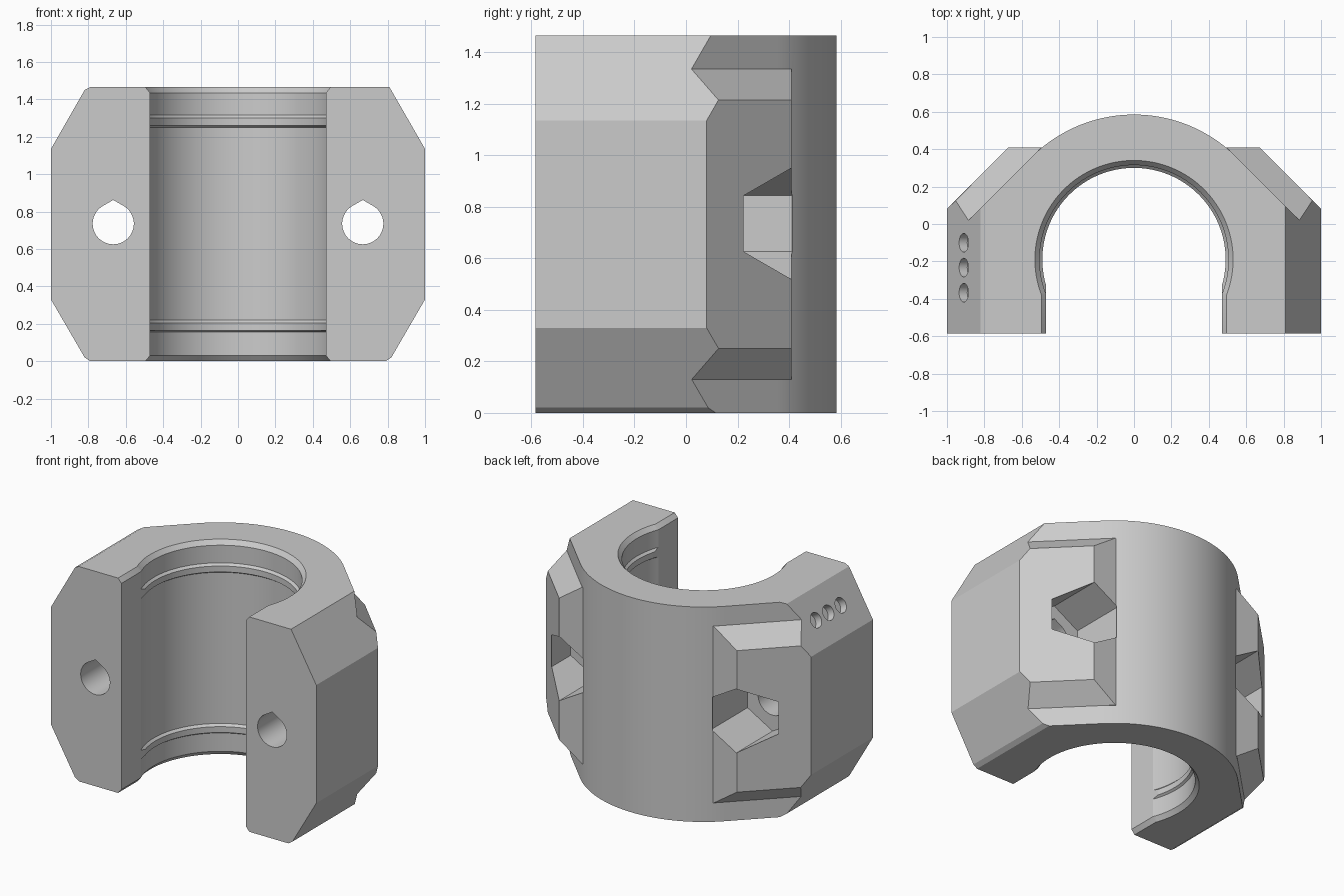
import bpy, bmesh, math
from mathutils import Vector

cube = bpy.data.objects.get("Cube")
if cube:
    bpy.data.objects.remove(cube, do_unlink=True)

HEIGHT = 1.465      # overall height
CY = -0.19          # bore axis position in y
OUTER = 0.775       # outer radius of the back

grey = bpy.data.materials.new("light_grey")
grey.use_nodes = True
grey.diffuse_color = (0.6, 0.6, 0.6, 1)
grey.node_tree.nodes["Principled BSDF"].inputs["Base Color"].default_value = (0.6, 0.6, 0.6, 1)


def finish(name, bm):
    bmesh.ops.recalc_face_normals(bm, faces=bm.faces)
    mesh = bpy.data.meshes.new(name)
    bm.to_mesh(mesh)
    bm.free()
    mesh.materials.append(grey)
    obj = bpy.data.objects.new(name, mesh)
    bpy.context.collection.objects.link(obj)
    return obj


def prism(name, points, sweep):
    """Closed outline of 3D points swept along a vector."""
    bm = bmesh.new()
    low = [bm.verts.new(p) for p in points]
    high = [bm.verts.new(Vector(p) + Vector(sweep)) for p in points]
    bm.faces.new(low)
    bm.faces.new(high)
    for i in range(len(low)):
        j = (i + 1) % len(low)
        bm.faces.new((low[i], low[j], high[j], high[i]))
    return finish(name, bm)


def lathe(name, profile, steps=128):
    """Radius/height profile turned around the bore axis."""
    bm = bmesh.new()
    rings = []
    for r, z in profile:
        angles = [2 * math.pi * i / steps for i in range(steps)]
        rings.append([bm.verts.new((r * math.cos(a), CY + r * math.sin(a), z)) for a in angles])
    for a, b in zip(rings, rings[1:]):
        for i in range(steps):
            j = (i + 1) % steps
            bm.faces.new((a[i], a[j], b[j], b[i]))
    bm.faces.new(rings[0])
    bm.faces.new(rings[-1])
    return finish(name, bm)


def combine(target, tool, operation):
    mod = target.modifiers.new(operation, 'BOOLEAN')
    mod.operation = operation
    mod.solver = 'EXACT'
    mod.object = tool
    bpy.ops.object.select_all(action='DESELECT')
    bpy.context.view_layer.objects.active = target
    target.select_set(True)
    bpy.ops.object.modifier_apply(modifier=mod.name)
    bpy.data.objects.remove(tool, do_unlink=True)


# Plan shape: round back running tangentially into 45 degree shoulders
wide = 1.3
shoulder = CY + OUTER * math.sqrt(2)
plan = [(-wide, -0.585), (wide, -0.585), (wide, shoulder - wide)]
for i in range(65):
    a = math.radians(45 + 90 * i / 64)
    plan.append((OUTER * math.cos(a), CY + OUTER * math.sin(a)))
plan.append((-wide, shoulder - wide))
body = prism("clamp_body", [(x, y, -0.1) for x, y in plan], (0, 0, HEIGHT + 0.2))

# Raised nut pads on both shoulders
pad = [(0.4, 0.13), (0.4, 1.335), (0.496, 1.335), (0.67, 1.215), (0.67, 0.25), (0.496, 0.13)]
for s in (-1, 1):
    block = prism("nut_pad", [(s * x, 0.41, z) for x, z in pad], (s * 0.8, -0.8, 0))
    combine(body, block, 'UNION')

# Front silhouette with sloped corners
outline = [(-0.79, 0), (0.79, 0), (0.82, 0.02), (1, 0.33), (1, 1.135), (0.81, HEIGHT),
           (-0.79, HEIGHT), (-0.82, 1.45), (-1, 1.135), (-1, 0.33), (-0.82, 0.02)]
combine(body, prism("silhouette", [(x, -0.9, z) for x, z in outline], (0, 1.8, 0)), 'INTERSECT')

# Bore with chamfered rims and two inner ridges
bore = [(0.58, -0.06), (0.505, 0.03)]
for z in (0.155, 1.25):
    bore += [(0.505, z), (0.49, z + 0.01), (0.49, z + 0.05), (0.505, z + 0.065)]
bore += [(0.505, HEIGHT - 0.03), (0.58, HEIGHT + 0.06)]
combine(body, lathe("bore", bore), 'DIFFERENCE')

# Front opening with the same rim chamfers
side = [(0.545, -0.06), (0.47, 0.03), (0.47, HEIGHT - 0.03), (0.545, HEIGHT + 0.06)]
slot = side + [(-x, z) for x, z in reversed(side)]
combine(body, prism("opening", [(x, -0.9, z) for x, z in slot], (0, 0.9 + CY, 0)), 'DIFFERENCE')

# Bolt holes with a pointed roof, and hexagonal nut pockets behind them
for s in (-1, 1):
    cx, cz, r = s * 0.667, 0.735, 0.11
    drop = [(cx, cz + r / math.cos(math.radians(30)))]
    for i in range(49):
        a = math.radians(120 + 300 * i / 48)
        drop.append((cx + r * math.cos(a), cz + r * math.sin(a)))
    combine(body, prism("bolt_hole", [(x, -0.8, z) for x, z in drop], (0, 1.0, 0)), 'DIFFERENCE')
    hexagon = []
    for i in range(6):
        a = math.radians(90 + 60 * i)
        hexagon.append((cx + 0.218 * math.cos(a), 0.02, cz + 0.218 * math.sin(a)))
    combine(body, prism("nut_pocket", hexagon, (0, 0.392, 0)), 'DIFFERENCE')

# Three shallow marker holes on one sloped corner
for y in (-0.1, -0.233, -0.367):
    bpy.ops.mesh.primitive_cylinder_add(vertices=32, radius=0.05, depth=0.1,
                                        location=(-0.91, y, 1.292),
                                        rotation=(0, math.radians(-60), 0))
    dot = bpy.context.object
    dot.data.materials.append(grey)
    combine(body, dot, 'DIFFERENCE')

# Smooth the round surfaces, keep the edges crisp
bpy.ops.object.select_all(action='DESELECT')
body.select_set(True)
bpy.context.view_layer.objects.active = body
bpy.ops.object.shade_smooth_by_angle(angle=math.radians(20))
